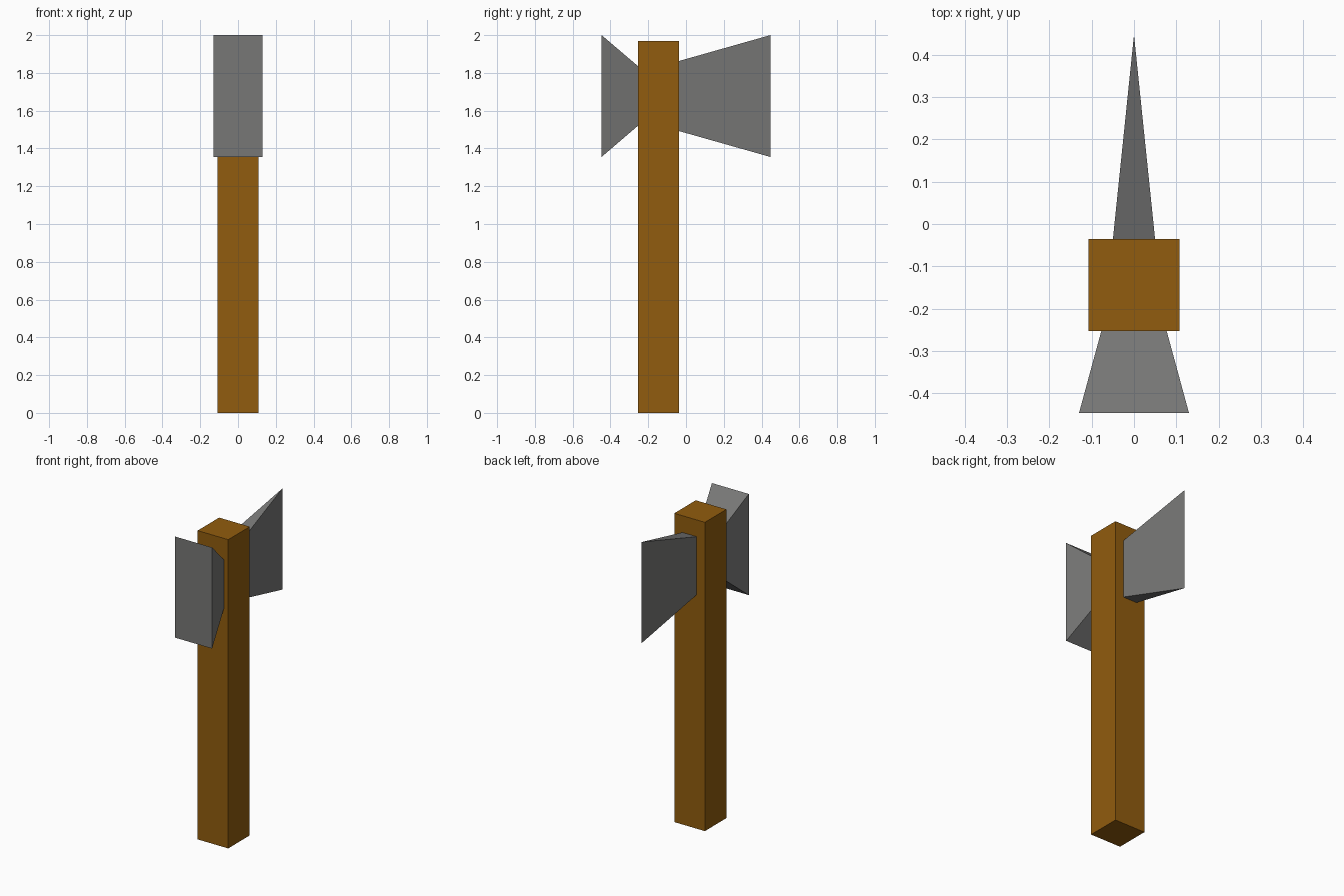
import bpy, bmesh

if "Cube" in bpy.data.objects:
    bpy.data.objects.remove(bpy.data.objects["Cube"])


def material(name, rgb):
    m = bpy.data.materials.new(name)
    m.diffuse_color = (*rgb, 1.0)
    m.use_nodes = True
    m.node_tree.nodes["Principled BSDF"].inputs["Base Color"].default_value = m.diffuse_color
    return m


wood = material("brown wood", (0.283, 0.107, 0.0044))
steel = material("grey steel", (0.185, 0.185, 0.182))


def loft(name, a, b, mat):
    """Join two upright rectangles, each given as (y, half_width, z_low, z_high)."""
    bm = bmesh.new()
    for y, w, lo, hi in (a, b):
        for x, z in ((-w, lo), (w, lo), (w, hi), (-w, hi)):
            bm.verts.new((x, y, z))
    bm.verts.ensure_lookup_table()
    v = bm.verts
    bm.faces.new(v[0:4])
    bm.faces.new(v[4:8])
    for i in range(4):
        j = (i + 1) % 4
        bm.faces.new((v[i], v[j], v[j + 4], v[i + 4]))
    # Collapse a zero-width end into a sharp edge
    bmesh.ops.remove_doubles(bm, verts=bm.verts[:], dist=1e-5)
    bmesh.ops.recalc_face_normals(bm, faces=bm.faces[:])
    me = bpy.data.meshes.new(name)
    bm.to_mesh(me)
    bm.free()
    me.materials.append(mat)
    ob = bpy.data.objects.new(name, me)
    bpy.context.collection.objects.link(ob)
    return ob


# Square shaft
loft("handle", (-0.253, 0.108, 0.0, 1.97), (-0.036, 0.108, 0.0, 1.97), wood)
# Wedge that tapers to a tall sharp cutting edge
loft("blade", (-0.037, 0.05, 1.492, 1.863), (0.447, 0.0, 1.355, 2.0), steel)
# Blunt flared head on the other side
loft("hammer_head", (-0.447, 0.13, 1.355, 2.0), (-0.252, 0.077, 1.522, 1.834), steel)
